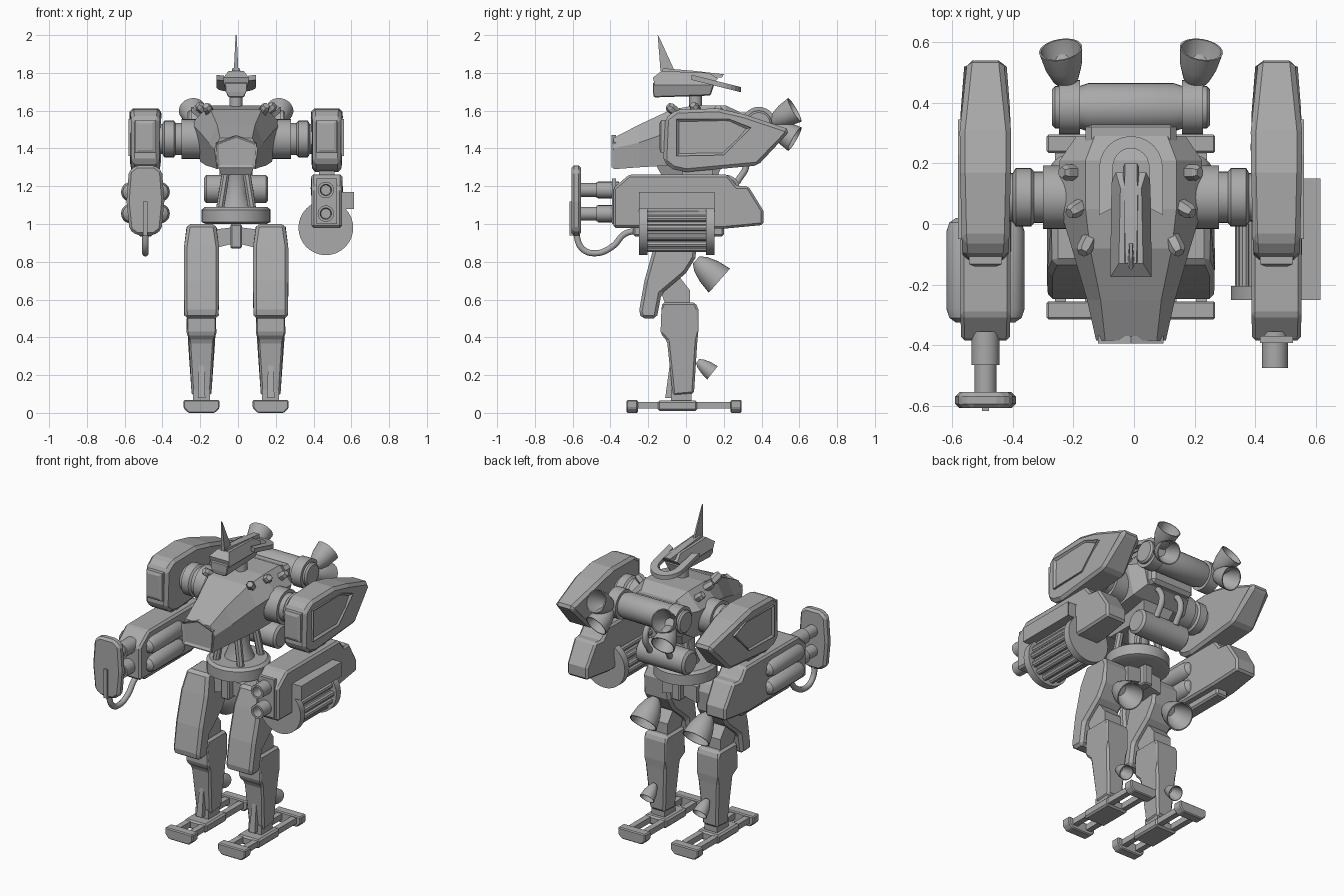
import bpy, bmesh, math
from mathutils import Vector

grey = bpy.data.materials.new("plain grey")
grey.diffuse_color = (0.4, 0.4, 0.4, 1)
CX = -0.01  # body centre line


def finish(ob, bevel=0, mirror=False):
    bpy.context.collection.objects.link(ob)
    ob.data.materials.append(grey)
    ob.location.x = CX
    if bevel:
        m = ob.modifiers.new("bevel", 'BEVEL')
        m.width, m.segments, m.limit_method, m.angle_limit = bevel, 1, 'ANGLE', math.radians(35)
    if mirror:
        ob.modifiers.new("mirror", 'MIRROR')
    return ob


def skin(name, rings, smooth=False, bevel=0, mirror=False, inset=None):
    """Skin a closed body over rings of points; optionally recess the last cap."""
    bm = bmesh.new()
    vs = [[bm.verts.new(p) for p in r] for r in rings]
    n = len(vs[0])
    for a, b in zip(vs, vs[1:]):
        for i in range(n):
            j = (i + 1) % n
            bm.faces.new((a[i], a[j], b[j], b[i]))
    bm.faces.new(vs[0])
    last = bm.faces.new(vs[-1])
    bmesh.ops.recalc_face_normals(bm, faces=bm.faces[:])
    if inset:
        bmesh.ops.inset_individual(bm, faces=[last], thickness=inset[0], depth=inset[1], use_even_offset=True)
    for f in bm.faces:
        f.smooth = smooth
    me = bpy.data.meshes.new(name)
    bm.to_mesh(me)
    bm.free()
    if smooth:
        me.set_sharp_from_angle(angle=math.radians(32))
    return finish(bpy.data.objects.new(name, me), bevel, mirror)


def slab(name, cx, pts, **kw):
    """Side profile of (y, z, half width) points, thickened along x about cx."""
    return skin(name, [[(cx + s * p[2], p[0], p[1]) for p in pts] for s in (-1, 1)], **kw)


def front_slab(name, pts, y0, y1, **kw):
    return skin(name, [[(x, y, z) for x, z in pts] for y in (y0, y1)], **kw)


def box(name, x0, x1, y0, y1, z0, z1, **kw):
    return front_slab(name, [(x0, z0), (x1, z0), (x1, z1), (x0, z1)], y0, y1, **kw)


def lathe(name, prof, at, d, n=28, **kw):
    """Revolve (radius, distance) points around direction d starting at a point."""
    q = Vector(d).normalized().to_track_quat('Z', 'Y')
    rings = [[Vector(at) + q @ Vector((r * math.cos(k * math.tau / n), r * math.sin(k * math.tau / n), t))
              for k in range(n)] for r, t in prof]
    return skin(name, rings, smooth=n > 8, **kw)


def rod(name, a, b, r, n=20, **kw):
    d = Vector(b) - Vector(a)
    return lathe(name, [(r, 0), (r, d.length)], a, d, n, **kw)


def bell(name, mouth, d, R, L):
    """Hollow thruster bell whose mouth centre is given."""
    at = Vector(mouth) - Vector(d).normalized() * L
    lathe(name, [(.3 * R, 0), (.6 * R, .2 * L), (.85 * R, .55 * L), (R, L), (.92 * R, L),
                 (.75 * R, .55 * L), (.4 * R, .25 * L)], at, d, mirror=True)


def pipe(name, pts, r):
    cu = bpy.data.curves.new(name, 'CURVE')
    cu.dimensions, cu.bevel_depth, cu.bevel_resolution, cu.use_fill_caps = '3D', r, 3, True
    cu.resolution_u = 6
    sp = cu.splines.new('BEZIER')
    sp.bezier_points.add(len(pts) - 1)
    for bp, p in zip(sp.bezier_points, pts):
        bp.co, bp.handle_left_type, bp.handle_right_type = p, 'AUTO', 'AUTO'
    finish(bpy.data.objects.new(name, cu))


M = dict(mirror=True)
LX, AX = .183, .48  # leg and arm centre offsets

# Feet: toe and heel bars, two rails, ankle block
for nm, y0, y1 in (("toe_bar", -.315, -.255), ("heel_bar", .235, .295)):
    front_slab(nm, [(LX - .07, 0), (LX + .07, 0), (LX + .095, .025), (LX + .095, .068),
                    (LX - .095, .068), (LX - .095, .025)], y0, y1, bevel=.006, **M)
for s in (-1, 1):
    box("foot_rail", LX + s * .05 - .018, LX + s * .05 + .018, -.26, .24, .022, .058, **M)
box("ankle_block", LX - .075, LX + .075, -.15, .06, .01, .065, bevel=.01, **M)
box("ankle", LX - .045, LX + .045, -.08, .03, .05, .12, **M)

# Lower legs
slab("shin", LX, [(-.125, .585, .075), (.05, .585, .075), (.065, .55, .083), (.065, .43, .083), (.06, .38, .072),
                  (.042, .1, .052), (-.07, .09, .052), (-.1, .38, .07), (-.135, .42, .083), (-.13, .55, .083)],
     bevel=.012, **M)
slab("knee", LX, [(-.1, .55, .06), (.02, .55, .06), (.02, .65, .06), (-.05, .74, .06), (-.14, .66, .06)], **M)
slab("shin_fin", LX, [(-.11, .08, .02), (-.06, .08, .02), (-.08, .3, .012)], **M)
bell("calf_thruster", (LX, .14, .212), (0, .78, -.62), .045, .1)

# Thighs
slab("thigh", LX, [(-.13, 1.0, .075), (.03, 1.0, .075), (.06, .94, .093), (.05, .82, .093), (.0, .74, .093),
                   (-.13, .63, .093), (-.155, .5, .09), (-.235, .5, .09), (-.25, .53, .093), (-.22, .7, .093),
                   (-.17, .88, .093)], bevel=.022, **M)
bell("thigh_thruster", (LX, .177, .7), (0, .75, -.66), .085, .165)

# Hips and waist
for s in (-1, 1):
    front_slab("hip_bar", [(0, .9), (s * .12, .87), (s * .12, .97), (0, .985)], -.08, .08)
box("hip_block", -.03, .03, -.12, .12, .87, 1.0, bevel=.008)
lathe("waist_ring", [(.16, 0), (.183, .01), (.183, .075), (.165, .09)], (0, .02, 1.0), (0, 0, 1), 32)
lathe("spine", [(.09, 0), (.06, .08), (.06, .2), (.09, .26)], (0, .03, 1.08), (0, 0, 1))
for y in (-.08, .12):
    rod("waist_strut", (.085, y, 1.08), (.045, y * .8, 1.33), .022, 8, **M)
lathe("waist_drum", [(.06, 0), (.075, .012), (.075, .328), (.06, .34)], (-.17, .21, 1.185), (1, 0, 0))
for s in (-1, 1):
    pipe("drum_hose", [(s * .07, .27, 1.42), (s * .07, .32, 1.32), (s * .07, .27, 1.22)], .018)

# Chest hull lofted from nose to back: y, bottom, side, top half widths and heights
secs = [(-.385, .1, 1.29, .115, 1.4, .085, 1.455), (-.25, .125, 1.3, .145, 1.43, .1, 1.525),
        (-.08, .16, 1.31, .195, 1.49, .135, 1.605), (.05, .19, 1.33, .235, 1.53, .15, 1.628),
        (.21, .19, 1.35, .235, 1.53, .15, 1.628), (.29, .15, 1.4, .18, 1.52, .12, 1.59)]
skin("chest", [[(-a, y, za), (a, y, za), (b, y, zb), (c, y, zc), (-c, y, zc), (-b, y, zb)]
               for y, a, za, b, zb, c, zc in secs])
front_slab("nose_panel", [(-.1, 1.3), (.1, 1.3), (.108, 1.43), (0, 1.47), (-.108, 1.43)], -.37, -.394,
           inset=(.018, -.012))
slab("belly", 0, [(-.17, 1.33, .1), (-.13, 1.26, .08), (.17, 1.26, .08), (.22, 1.38, .12)])
for x, y, z, d in ((.175, .17, 1.57, (.7, 0, .6)), (.155, .065, 1.59, (.65, -.4, .55)),
                   (.135, -.045, 1.585, (.3, -.6, .5))):
    lathe("chest_stud", [(.026, 0), (.026, .055), (.018, .07)], (x, y, z), d, 6, **M)

# Head
lathe("neck", [(.035, 0), (.035, .13)], (0, .05, 1.57), (0, 0, 1), 12)
slab("face_block", 0, [(-.17, 1.67, .04), (.13, 1.68, .04), (.15, 1.74, .06), (-.175, 1.75, .062), (-.175, 1.7, .06)],
     bevel=.006)
slab("helmet", 0, [(-.165, 1.735, .065), (.14, 1.735, .065), (.17, 1.77, .05), (.12, 1.8, .035), (-.13, 1.81, .04),
                   (-.175, 1.775, .068)])
slab("head_crest", 0, [(-.12, 1.79, .026), (.19, 1.775, .026), (.2, 1.793, .02), (.03, 1.812, .022),
                       (-.13, 1.825, .018)])
slab("antenna", 0, [(-.135, 1.81, .012), (-.06, 1.81, .006), (-.14, 1.985, .003), (-.15, 2.0, .003)])
arc = [math.pi * k / 12 for k in range(13)]
U = [(.105, .03)] + [(.105 * math.cos(t), .185 + .105 * math.sin(t)) for t in arc] + [(-.105, .03)]
U += [(-.065, .05)] + [(-.06 * math.cos(t), .185 + .065 * math.sin(t)) for t in arc] + [(.065, .05)]
skin("head_collar", [[(x, y, z - .25 * (y - .05)) for x, y in U] for z in (1.758, 1.785)])

# Backpack drum with collars and four bells
box("pack_mount", -.15, .15, .2, .34, 1.4, 1.59, bevel=.02)
lathe("pack_drum", [(.06, 0), (.07, .01), (.07, .09), (.08, .12), (.08, .4), (.07, .43), (.07, .51), (.06, .52)],
      (-.26, .385, 1.53), (1, 0, 0))
lathe("pack_collar", [(.09, 0), (.09, .07)], (.168, .385, 1.53), (1, 0, 0), **M)
for s in (-1, 1):
    bell("pack_thruster", (.232, .575, 1.527 + s * .077), (.15, .86, s * .49), .072, .14)

# Shoulder joints and pods
lathe("shoulder_joint", [(.105, 0), (.105, .1), (.085, .1), (.085, .13), (.097, .14), (.097, .19), (.08, .2), (.08, .28)],
      (.19, .088, 1.45), (1, 0, 0), **M)
slab("shoulder_pod", AX, [(-.12, 1.33, .075), (-.11, 1.56, .075), (-.05, 1.605, .08), (.17, 1.612, .085),
                          (.31, 1.58, .085), (.55, 1.5, .06), (.53, 1.47, .06), (.38, 1.31, .085),
                          (.0, 1.275, .08), (-.07, 1.29, .075)], bevel=.018, **M)
panel = [(-.05, 1.36), (-.05, 1.555), (.23, 1.555), (.345, 1.51), (.2, 1.365)]
skin("pod_side_panel", [[(x, y, z) for y, z in panel] for x in (AX + .06, AX + .09)], inset=(.024, -.022), **M)
box("pod_front_panel", AX - .055, AX + .055, -.1, -.132, 1.375, 1.55, inset=(.018, .008), **M)
box("elbow", AX - .04, AX + .04, -.02, .14, 1.2, 1.33, **M)

# Forearms
slab("forearm", AX, [(-.385, .98, .08), (-.385, 1.19, .08), (-.3, 1.262, .083), (.22, 1.262, .083), (.27, 1.2, .083),
                     (.33, 1.2, .075), (.41, 1.07, .07), (.41, .995, .07), (.2, .975, .083)], bevel=.012, **M)

# Gun arm: twin barrels, drum magazine, side box
front_slab("muzzle_plate", [(AX - .055, 1.0), (AX + .055, 1.0), (AX + .055, 1.24), (AX - .055, 1.24)], -.37, -.393)
for z in (1.18, 1.055):
    lathe("gun_barrel", [(.043, 0), (.043, .12), (.03, .12), (.026, .06)], (AX - .005, -.355, z), (0, -1, 0))
for y in (-.25, .105):
    rod("magazine_disc", (AX - .005, y, .98), (AX - .005, y + .045, .98), .145, 32)
rod("magazine_core", (AX - .005, -.22, .98), (AX - .005, .12, .98), .105)
for k in range(14):
    t = math.tau * k / 14
    x, z = AX - .005 + .112 * math.cos(t), .98 + .112 * math.sin(t)
    rod("magazine_tube", (x, -.21, z), (x, .11, z), .019, 10)
box("ammo_box", AX + .07, AX + .145, -.25, .15, 1.08, 1.17, inset=(.012, -.006))

# Shield arm: side capsules, twin rods, front plate, cable
for s in (-1, 1):
    for z in (1.17, 1.055):
        lathe("arm_capsule", [(.02, 0), (.042, .015), (.052, .045), (.052, .3), (.042, .33), (.02, .345)],
              (-AX + s * .077, .02, z), (0, -1, 0))
for z in (1.18, 1.055):
    lathe("shield_rod", [(.046, 0), (.046, .11), (.036, .11), (.036, .22)], (-AX, -.355, z), (0, -1, 0))
half = [(.045, .94), (.085, .97), (.1, 1.12), (.088, 1.28), (.05, 1.31)]
front_slab("shield_plate", [(-AX + x, z) for x, z in half] + [(-AX - x, z) for x, z in reversed(half)],
           -.555, -.607, bevel=.014)
box("shield_ridge", -AX - .012, -AX + .012, -.617, -.56, .94, 1.12)
pipe("arm_cable", [(-AX, -.585, .96), (-AX, -.55, .87), (-AX, -.48, .845), (-AX, -.39, .88), (-AX, -.32, .95),
                   (-AX, -.22, .965)], .017)
box("cable_socket", -AX - .04, -AX + .04, -.28, .2, .935, 1.0, bevel=.01)
